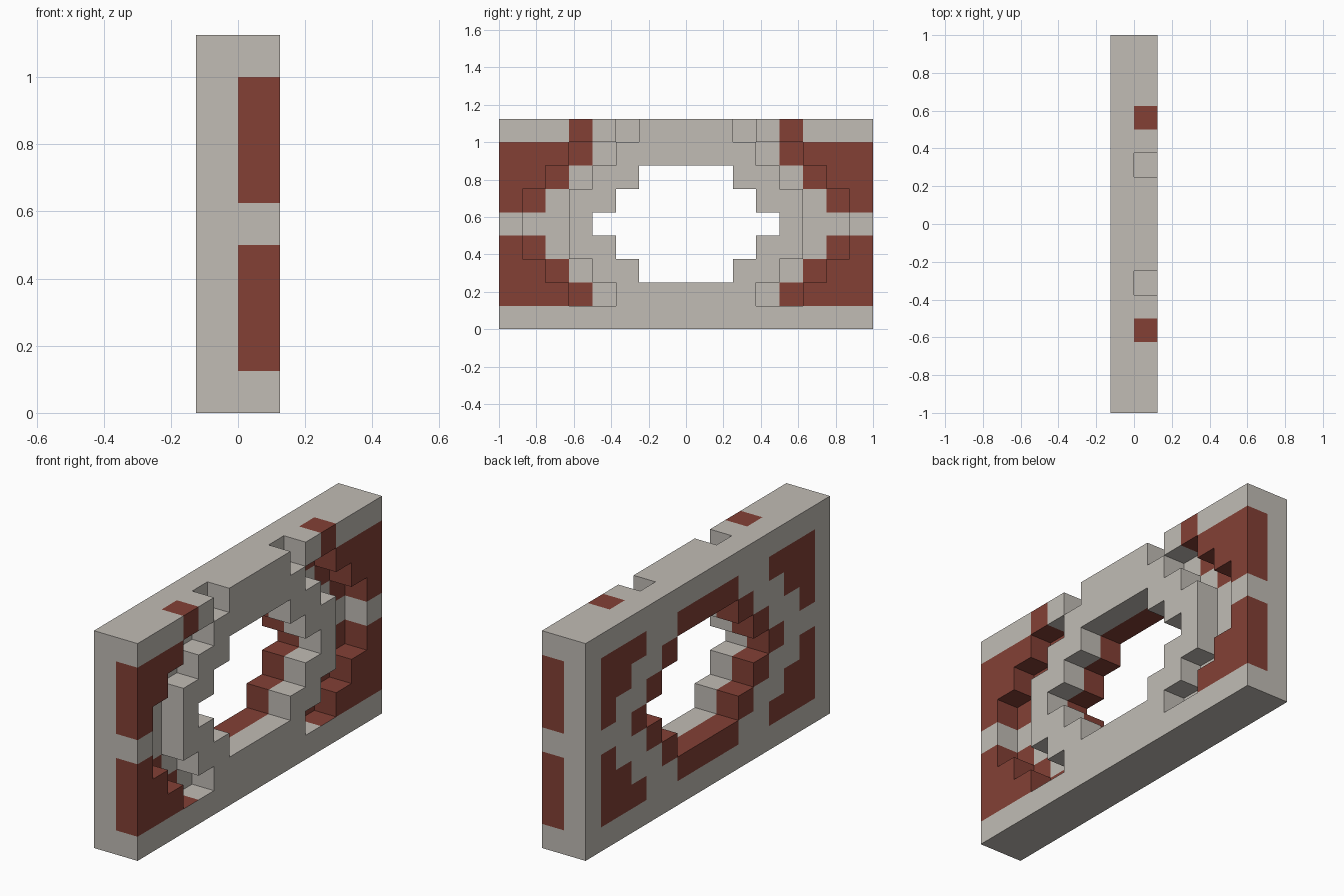
import bpy
import bmesh
from mathutils import Vector

cube = bpy.data.objects.get("Cube")
if cube:
    bpy.data.objects.remove(cube, do_unlink=True)

CELL = 0.125
LAYERS, COLS, ROWS = 2, 16, 9      # cells along x, y and z
BACK, FRONT = 0, 1                 # layer at -x, layer at +x


def make_material(name, colour):
    mat = bpy.data.materials.new(name)
    mat.use_nodes = True
    mat.diffuse_color = (*colour, 1)
    mat.node_tree.nodes["Principled BSDF"].inputs["Base Color"].default_value = (*colour, 1)
    return mat


def fold(col, row):
    """Mirror a cell to the lower corner: column from the end, row from the edge."""
    return min(col, COLS - 1 - col), min(row, ROWS - 1 - row)


# First open column of the central window, per folded row
WINDOW = {2: 6, 3: 5, 4: 4}
# First column of the two-cell-wide groove in the +x layer
GROOVE = {1: 3, 2: 2, 3: 1, 4: 1}


def inside(layer, col, row):
    return 0 <= layer < LAYERS and 0 <= col < COLS and 0 <= row < ROWS


def solid(layer, col, row):
    if not inside(layer, col, row):
        return False
    c, r = fold(col, row)
    if r in WINDOW and c >= WINDOW[r]:
        return False
    if layer == FRONT:
        if r in GROOVE and 0 <= c - GROOVE[r] < 2:
            return False
        if row == ROWS - 1 and c == 5:      # notches in the top edge
            return False
    return True


def red(layer, col, row):
    if not inside(layer, col, row):
        return False
    c, r = fold(col, row)
    corner = 1 <= r <= 3 and c <= 4 - r     # stepped corner patch
    if layer == FRONT:
        return corner or (row == ROWS - 1 and c == 3)
    rim = r in WINDOW and c == WINDOW[r] - 1
    sill = r == 1 and c >= 6
    return (corner and c >= 1) or rim or sill


# Stepped frame: the outer skin of all solid cells
bm = bmesh.new()
corners = {}


def vert(p):
    key = tuple(p)
    if key not in corners:
        x, y, z = key
        corners[key] = bm.verts.new(((x - LAYERS / 2) * CELL,
                                     (y - COLS / 2) * CELL, z * CELL))
    return corners[key]


for layer in range(LAYERS):
    for col in range(COLS):
        for row in range(ROWS):
            cell = (layer, col, row)
            if not solid(*cell):
                continue
            for axis in range(3):
                for side in (0, 1):
                    near = list(cell)
                    near[axis] += 2 * side - 1
                    if solid(*near):
                        continue
                    u, v = Vector((0, 0, 0)), Vector((0, 0, 0))
                    u[(axis + 1) % 3] = 1
                    v[(axis + 2) % 3] = 1
                    start = Vector(cell)
                    start[axis] += side
                    loop = [start, start + u, start + u + v, start + v]
                    if not side:
                        loop.reverse()
                    face = bm.faces.new([vert(p) for p in loop])
                    # Red spreads over a red cell and the walls around a red recess
                    face.material_index = int(red(*cell) or red(*near))

mesh = bpy.data.meshes.new("stepped_frame")
bm.to_mesh(mesh)
bm.free()
mesh.materials.append(make_material("warm grey", (0.533, 0.503, 0.462)))
mesh.materials.append(make_material("brick red", (0.227, 0.051, 0.036)))
frame = bpy.data.objects.new("stepped_frame", mesh)
bpy.context.collection.objects.link(frame)
